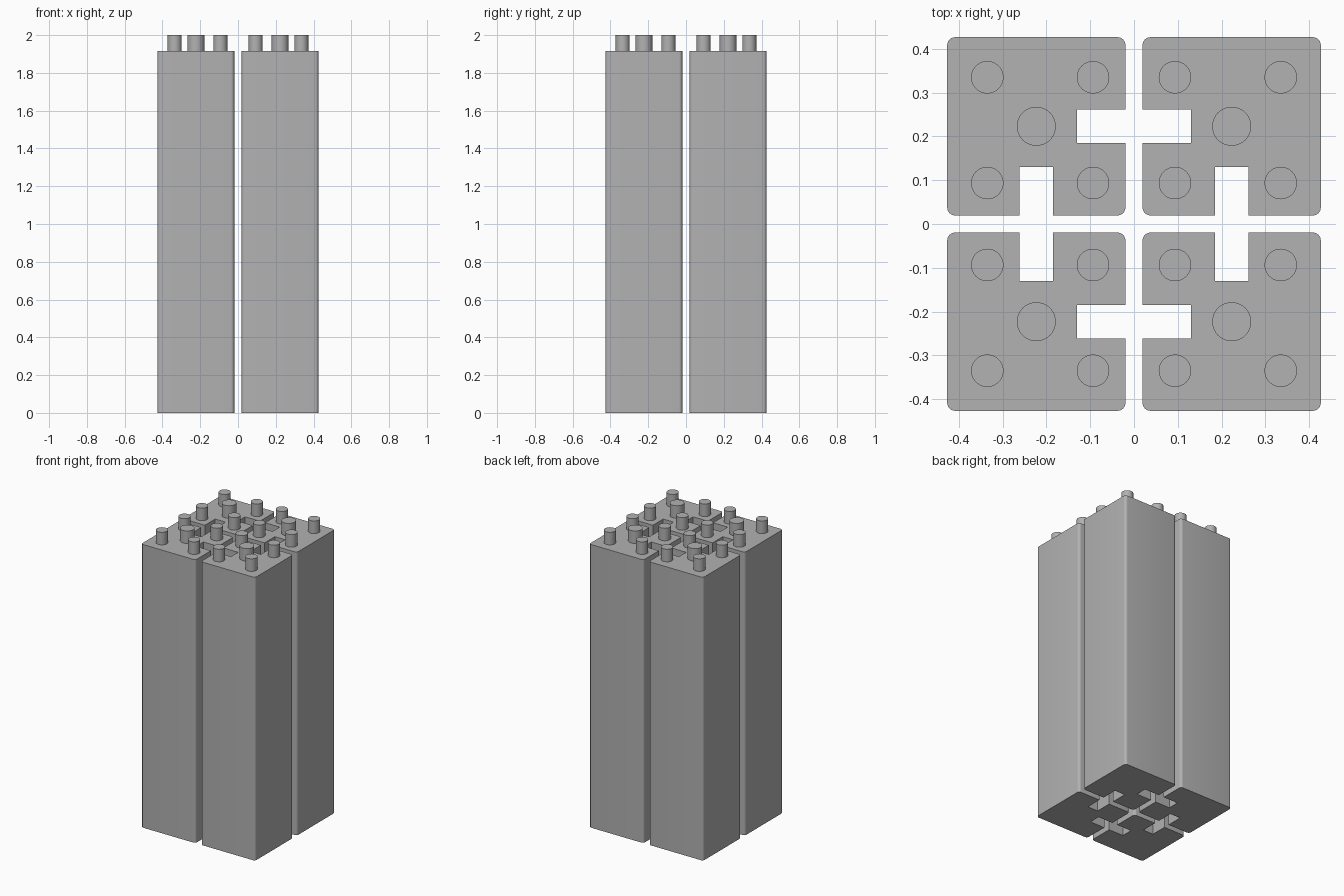
import bpy, bmesh, math

cube = bpy.data.objects.get("Cube")
if cube:
    bpy.data.objects.remove(cube, do_unlink=True)

INNER, OUTER = 0.0195, 0.4265      # extent of one column from the centre
MID = (INNER + OUTER) / 2
BODY_TOP, PIN_TOP = 1.915, 2.0
SLOT_HALF, SLOT_END = 0.0385, 0.13
CORNER = 0.018

grey = bpy.data.materials.new("grey")
grey.use_nodes = True
grey.diffuse_color = (0.445, 0.445, 0.445, 1)
grey.node_tree.nodes["Principled BSDF"].inputs["Base Color"].default_value = grey.diffuse_color


def finish(name, bm):
    bmesh.ops.recalc_face_normals(bm, faces=bm.faces)
    mesh = bpy.data.meshes.new(name)
    bm.to_mesh(mesh)
    bm.free()
    mesh.materials.append(grey)
    obj = bpy.data.objects.new(name, mesh)
    bpy.context.collection.objects.link(obj)
    bpy.ops.object.select_all(action='DESELECT')
    obj.select_set(True)
    bpy.context.view_layer.objects.active = obj
    bpy.ops.object.shade_smooth_by_angle(angle=math.radians(30))


def corner(cx, cy, start, steps=6):
    """Quarter circle of a rounded corner."""
    angles = [math.radians(start + 90 * i / steps) for i in range(steps + 1)]
    return [(cx + CORNER * math.cos(a), cy + CORNER * math.sin(a)) for a in angles]


def column(name, sx, sy):
    """Rounded square column with a slot in each inward side."""
    lo, hi = INNER + CORNER, OUTER - CORNER
    a, b = MID - SLOT_HALF, MID + SLOT_HALF
    outline = corner(lo, lo, 180)
    outline += [(a, INNER), (a, SLOT_END), (b, SLOT_END), (b, INNER)]
    outline += corner(hi, lo, 270) + corner(hi, hi, 0) + corner(lo, hi, 90)
    outline += [(INNER, b), (SLOT_END, b), (SLOT_END, a), (INNER, a)]
    bm = bmesh.new()
    face = bm.faces.new([bm.verts.new((sx * x, sy * y, 0)) for x, y in outline])
    side = bmesh.ops.extrude_face_region(bm, geom=[face], use_keep_orig=True)
    top = [v for v in side["geom"] if isinstance(v, bmesh.types.BMVert)]
    bmesh.ops.translate(bm, verts=top, vec=(0, 0, BODY_TOP))
    finish(name, bm)


def pin(name, x, y, radius):
    bm = bmesh.new()
    bmesh.ops.create_cone(bm, cap_ends=True, segments=40, radius1=radius,
                          radius2=radius, depth=PIN_TOP - BODY_TOP)
    bmesh.ops.translate(bm, verts=bm.verts, vec=(x, y, (PIN_TOP + BODY_TOP) / 2))
    finish(name, bm)


# Four mirrored columns, each with a thick centre pin and four thin corner pins
for sx, side in ((-1, "right"), (1, "left")):
    for sy, end in ((-1, "front"), (1, "back")):
        tag = f"{end}_{side}"
        column(f"column_{tag}", sx, sy)
        pin(f"centre_pin_{tag}", sx * MID, sy * MID, 0.0445)
        for px, xn in ((0.0935, "inner"), (0.335, "outer")):
            for py, yn in ((0.0935, "inner"), (0.335, "outer")):
                pin(f"pin_{tag}_{xn}_{yn}", sx * px, sy * py, 0.037)
